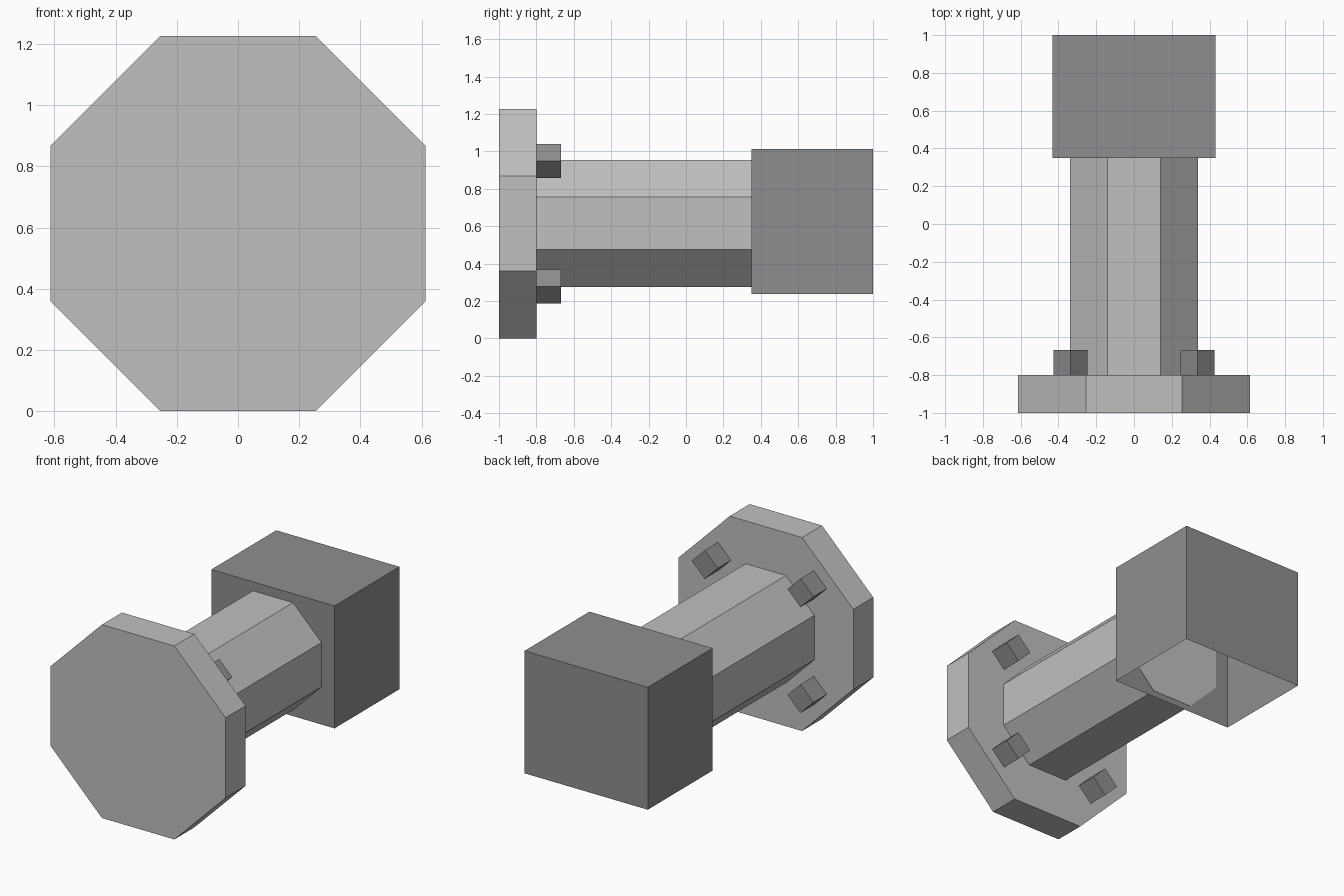
import bpy, bmesh, math

if "Cube" in bpy.data.objects:
    bpy.data.objects.remove(bpy.data.objects["Cube"])


def material(name, rgb):
    m = bpy.data.materials.new(name)
    m.diffuse_color = (*rgb, 1)
    m.use_nodes = True
    m.node_tree.nodes["Principled BSDF"].inputs["Base Color"].default_value = m.diffuse_color
    return m


light = material("light grey", (0.53, 0.53, 0.53))
dark = material("dark grey", (0.27, 0.275, 0.283))
CZ = 0.613  # height of the main axis


def add_object(name, bm, mat):
    mesh = bpy.data.meshes.new(name)
    bm.to_mesh(mesh)
    bm.free()
    mesh.materials.append(mat)
    obj = bpy.data.objects.new(name, mesh)
    bpy.context.collection.objects.link(obj)
    return obj


def prism(name, sides, radius, turn, x, z, y0, y1, mat):
    """Regular prism running along y."""
    bm = bmesh.new()
    rings = []
    for y in (y0, y1):
        rings.append([bm.verts.new((x + radius * math.cos(turn + math.tau * i / sides), y,
                                    z + radius * math.sin(turn + math.tau * i / sides)))
                      for i in range(sides)])
    a, b = rings
    bm.faces.new(a)
    bm.faces.new(b[::-1])
    for i in range(sides):
        j = (i + 1) % sides
        bm.faces.new((a[i], b[i], b[j], a[j]))
    bmesh.ops.recalc_face_normals(bm, faces=bm.faces[:])
    return add_object(name, bm, mat)


# Octagonal flange and shaft, flat sides facing up and sideways
eighth = math.pi / 8
prism("flange", 8, CZ / math.cos(eighth), eighth, 0, CZ, -1.0, -0.8, light)
prism("shaft", 8, 0.34 / math.cos(eighth), eighth, 0, CZ + 0.002, -0.8, 0.352, light)

# Four square bolts on the back of the flange, standing on their corners
for sx in (-1, 1):
    for sz in (-1, 1):
        prism("bolt", 4, 0.091, 0, sx * 0.336, CZ + sz * 0.335, -0.8, -0.667, dark)

# End box: thin shell, open underneath
bm = bmesh.new()
bmesh.ops.create_cube(bm, size=1)
bottom = [f for f in bm.faces if f.normal.z < -0.5]
bmesh.ops.delete(bm, geom=bottom, context='FACES_ONLY')
for v in bm.verts:
    v.co = (v.co.x * 0.864, 0.675 + v.co.y * 0.65, 0.624 + v.co.z * 0.776)
add_object("end_box", bm, dark)
